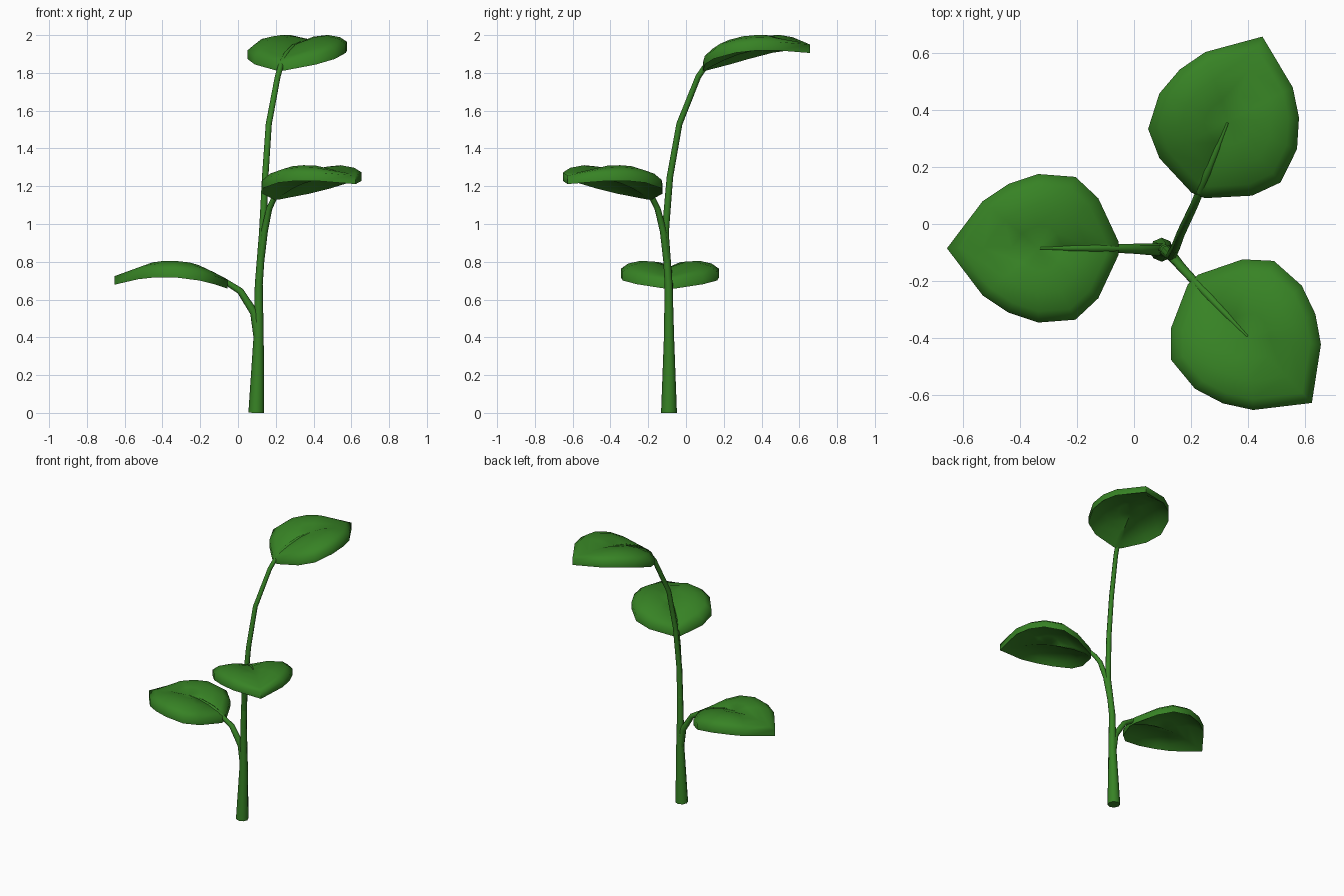
import bpy, bmesh, math
from mathutils import Vector

if "Cube" in bpy.data.objects:
    bpy.data.objects.remove(bpy.data.objects["Cube"])

green = bpy.data.materials.new("leaf green")
green.diffuse_color = (0.038, 0.225, 0.018, 1)
green.use_nodes = True
green.node_tree.nodes["Principled BSDF"].inputs["Base Color"].default_value = green.diffuse_color

# half outline of a leaf: distance from its base, half width
HALF = [(0, 0.025), (0.07, 0.175), (0.15, 0.25), (0.28, 0.26),
        (0.385, 0.225), (0.475, 0.165)]
OUTLINE = HALF + [(0.6, 0)] + [(d, -w) for d, w in reversed(HALF)]
OUTLINE.append((0, 0))
CENTRE = Vector((0.28, 0))
RINGS = [0.3, 0.6, 0.85, 1.0]
THICK = 0.045


def arch(d):
    return 0.715 + 0.37 * d - 0.56 * d * d


def place(d, w, z, base, angle, lift, slope):
    """Leaf coordinates to world coordinates."""
    c, s = math.cos(angle), math.sin(angle)
    return Vector((base[0] + d * c - w * s, base[1] + d * s + w * c,
                   z + lift + slope * d))


def finish(ob, angle):
    ob.data.materials.clear()
    ob.data.materials.append(green)
    bpy.ops.object.select_all(action='DESELECT')
    ob.select_set(True)
    bpy.context.view_layer.objects.active = ob
    bpy.ops.object.shade_smooth_by_angle(angle=math.radians(angle))


def leaf(name, pose):
    """Thick blade with a creased midline, two humps and a rim."""
    bm = bmesh.new()

    def ring(s, drop):
        out = []
        for d, w in OUTLINE:
            p = CENTRE + (Vector((d, w)) - CENTRE) * s
            hump = 0.095 * math.sqrt(abs(p.y)) * (1 - s ** 5)
            z = arch(p.x) + hump - 0.012 * s * s
            out.append(bm.verts.new(place(p.x, p.y, z - drop, *pose)))
        return out

    rows = [ring(s, 0) for s in RINGS]
    rows += [ring(s, THICK) for s in reversed(RINGS)]
    n = len(OUTLINE)
    for a, b in zip(rows, rows[1:]):
        for i in range(n):
            j = (i + 1) % n
            bm.faces.new((a[i], a[j], b[j], b[i]))
    for row, drop in ((rows[0], 0), (rows[-1], THICK)):
        mid = bm.verts.new(place(CENTRE.x, 0, arch(CENTRE.x) - drop, *pose))
        for i in range(n):
            bm.faces.new((row[i], row[(i + 1) % n], mid))
    bmesh.ops.recalc_face_normals(bm, faces=bm.faces)
    me = bpy.data.meshes.new(name)
    bm.to_mesh(me)
    bm.free()
    ob = bpy.data.objects.new(name, me)
    bpy.context.collection.objects.link(ob)
    finish(ob, 72)


def stem(name, pts, pose):
    """Tapered tube that runs on as the midrib of its leaf."""
    pts = list(pts)
    for d, r, sink in ((0.02, 0.015, 0.022), (0.09, 0.014, 0.006),
                       (0.18, 0.011, 0), (0.275, 0.004, 0)):
        pts.append((*place(d, 0, arch(d) - sink, *pose), r))
    cu = bpy.data.curves.new(name, 'CURVE')
    cu.dimensions = '3D'
    cu.bevel_depth = 1
    cu.bevel_resolution = 2
    cu.use_fill_caps = True
    sp = cu.splines.new('POLY')
    sp.points.add(len(pts) - 1)
    for p, (x, y, z, r) in zip(sp.points, pts):
        p.co = (x, y, z, 1)
        p.radius = r
    ob = bpy.data.objects.new(name, cu)
    bpy.context.collection.objects.link(ob)
    bpy.ops.object.select_all(action='DESELECT')
    ob.select_set(True)
    bpy.context.view_layer.objects.active = ob
    bpy.ops.object.convert(target='MESH')
    finish(bpy.context.view_layer.objects.active, 50)


# leaf poses: base point, heading, lift, slope
LOW = ((-0.055, -0.085), math.pi, 0, 0)
MIDDLE = ((0.206, -0.195), math.radians(-46), 0.473, 0.1)
TOP = ((0.225, 0.1), math.radians(68), 1.155, 0.12)

leaf("low_leaf", LOW)
leaf("middle_leaf", MIDDLE)
leaf("top_leaf", TOP)

# main stem and the two side branches
stem("main_stem", [(0.097, -0.09, 0, 0.042), (0.109, -0.09, 0.4, 0.027),
                   (0.11, -0.092, 0.68, 0.021), (0.13, -0.11, 0.95, 0.019),
                   (0.144, -0.085, 1.25, 0.017), (0.163, -0.035, 1.53, 0.016),
                   (0.21, 0.065, 1.78, 0.015)], TOP)
stem("low_branch", [(0.109, -0.09, 0.38, 0.024), (0.086, -0.09, 0.53, 0.022),
                    (0.012, -0.087, 0.645, 0.018)], LOW)
stem("middle_branch", [(0.114, -0.095, 0.75, 0.019), (0.14, -0.12, 0.96, 0.018),
                       (0.165, -0.15, 1.08, 0.016), (0.188, -0.175, 1.13, 0.015)],
     MIDDLE)
